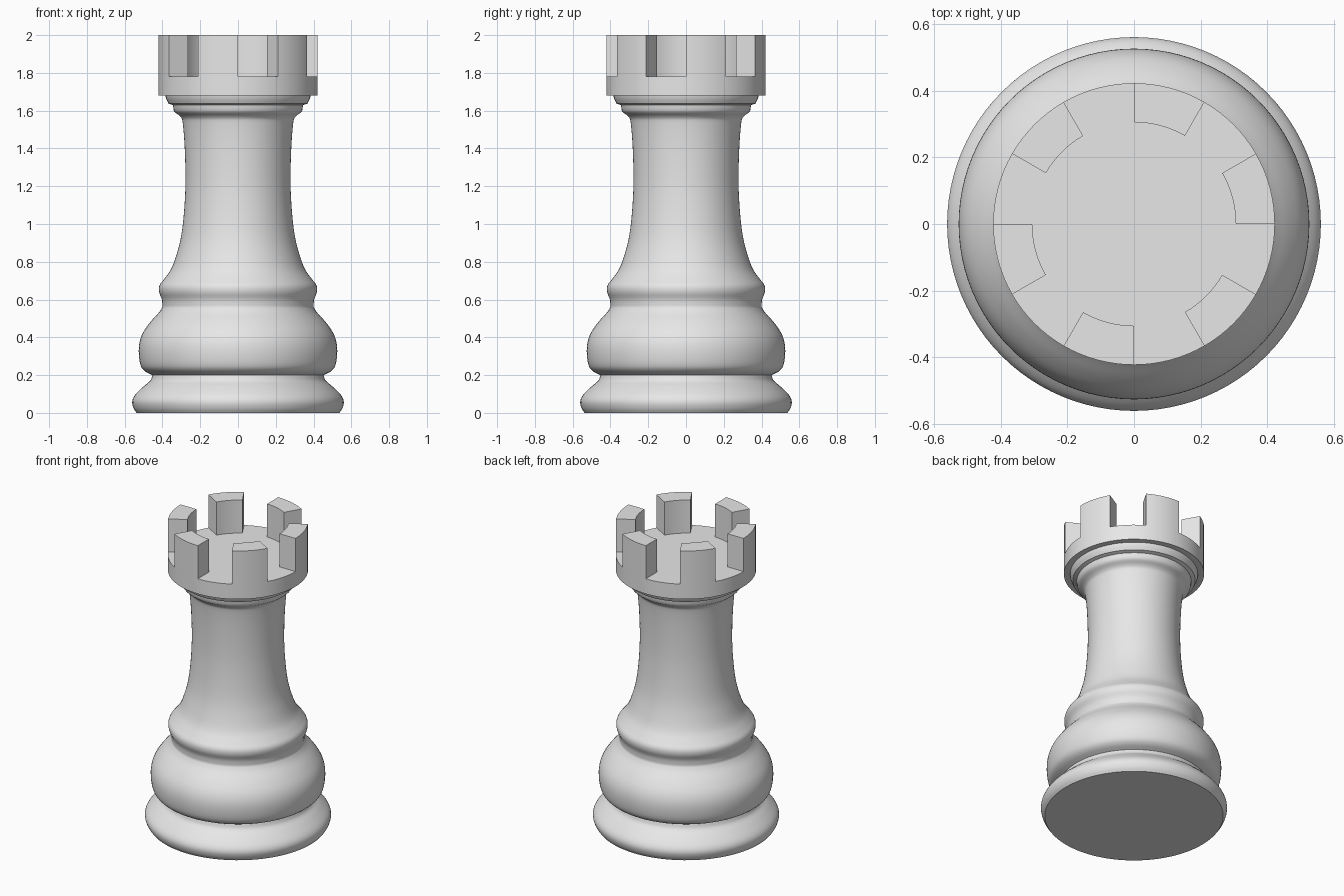
import bpy, bmesh, math
from mathutils import Vector

cube = bpy.data.objects.get("Cube")
if cube:
    bpy.data.objects.remove(cube, do_unlink=True)

SEGMENTS = 96

grey = bpy.data.materials.new("light_grey")
grey.use_nodes = True
grey.diffuse_color = (0.8, 0.8, 0.8, 1)
for node in grey.node_tree.nodes:
    if node.type == 'BSDF_PRINCIPLED':
        node.inputs["Base Color"].default_value = (0.8, 0.8, 0.8, 1)


def smooth_curve(points, steps=4):
    """Catmull-Rom curve through the (radius, height) points."""
    pts = [Vector(p) for p in points]
    pts = [2 * pts[0] - pts[1]] + pts + [2 * pts[-1] - pts[-2]]
    out = []
    for a, b, c, d in zip(pts, pts[1:], pts[2:], pts[3:]):
        for i in range(steps):
            t = i / steps
            out.append(b + (c - a) * t / 2
                       + (2 * a - 5 * b + 4 * c - d) * t * t / 2
                       + (3 * b - a - 3 * c + d) * t ** 3 / 2)
    return out + [pts[-2]]


def lathe(profile):
    """Revolve a profile about z; returns the bmesh, its rings and face bands."""
    bm = bmesh.new()
    rings, bands = [], []
    for r, z in profile:
        rings.append([bm.verts.new((r * math.cos(a), r * math.sin(a), z))
                      for a in (math.tau * i / SEGMENTS for i in range(SEGMENTS))])
    for low, high in zip(rings, rings[1:]):
        bands.append([bm.faces.new((low[i], low[(i + 1) % SEGMENTS],
                                    high[(i + 1) % SEGMENTS], high[i]))
                      for i in range(SEGMENTS)])
    return bm, rings, bands


def finish(bm, name):
    mesh = bpy.data.meshes.new(name)
    bm.normal_update()
    bm.to_mesh(mesh)
    bm.free()
    mesh.materials.append(grey)
    obj = bpy.data.objects.new(name, mesh)
    bpy.context.collection.objects.link(obj)
    bpy.ops.object.select_all(action='DESELECT')
    obj.select_set(True)
    bpy.context.view_layer.objects.active = obj
    bpy.ops.object.shade_smooth_by_angle(angle=math.radians(35))


# Turned body: foot, bulge, collar ring, flared shaft
foot = smooth_curve([(0.537, 0), (0.553, 0.025), (0.56, 0.06), (0.545, 0.095),
                     (0.5, 0.14), (0.465, 0.17), (0.453, 0.2)])
bulge = smooth_curve([(0.453, 0.2), (0.492, 0.22), (0.515, 0.25), (0.525, 0.31),
                      (0.522, 0.37), (0.503, 0.425), (0.465, 0.48),
                      (0.42, 0.53), (0.4, 0.56)])
shaft = smooth_curve([(0.4, 0.56), (0.403, 0.6), (0.418, 0.64), (0.416, 0.675),
                      (0.39, 0.71), (0.355, 0.76), (0.328, 0.83), (0.302, 0.93),
                      (0.286, 1.06), (0.278, 1.22), (0.282, 1.4),
                      (0.292, 1.53), (0.302, 1.565), (0.332, 1.59)])
# Stepped mouldings under the crown
steps = [(0.34, 1.6), (0.342, 1.615), (0.345, 1.63), (0.368, 1.637),
         (0.377, 1.655), (0.383, 1.67), (0.385, 1.685)]
bm, rings, bands = lathe(foot + bulge[1:] + shaft[1:] + steps)
bm.faces.new(rings[0][::-1])
finish(bm, "turned_body")

# Crown: drum with a flat floor, six battlements raised from its rim
bm, rings, bands = lathe([(0.37, 1.68), (0.422, 1.68), (0.422, 1.78), (0.305, 1.78)])
bm.faces.new(rings[-1])
sector = SEGMENTS // 12
raised = [f for i, f in enumerate(bands[-1]) if (i // sector) % 2 == 0]
result = bmesh.ops.extrude_face_region(bm, geom=raised)
tops = [g for g in result["geom"] if isinstance(g, bmesh.types.BMVert)]
bmesh.ops.translate(bm, verts=tops, vec=(0, 0, 0.22))
bmesh.ops.delete(bm, geom=[f for f in raised if f.is_valid], context='FACES_ONLY')
finish(bm, "battlement_crown")
